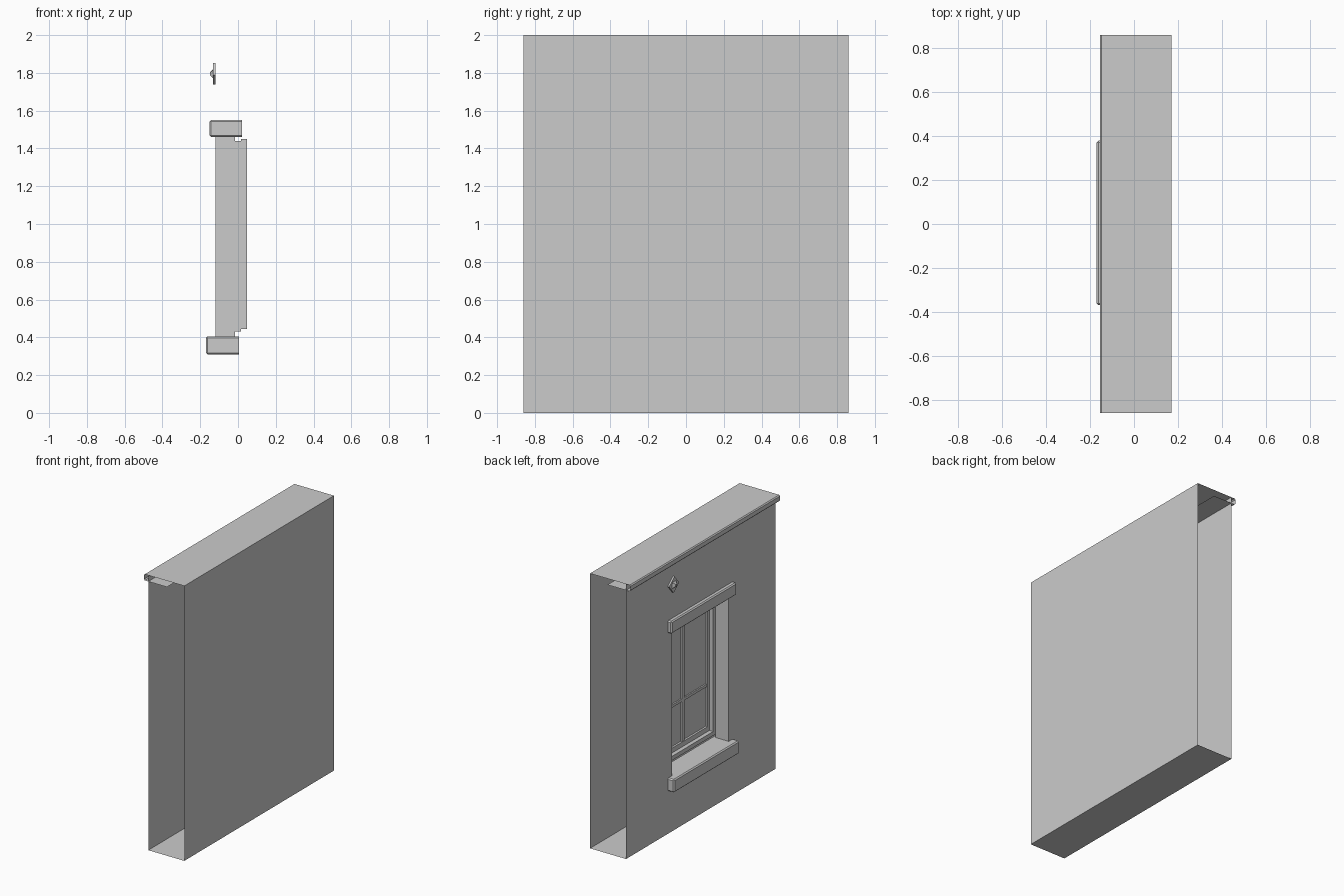
import bpy, bmesh
from math import radians
from mathutils import Matrix

if "Cube" in bpy.data.objects:
    bpy.data.objects.remove(bpy.data.objects["Cube"])

Y = 0.86                      # half length of the wall
XF, XB = -0.12, 0.17          # outer and inner wall planes
Y0, Y1, Z0, Z1 = -0.32, 0.33, 0.405, 1.46   # window opening
YC = (Y0 + Y1) / 2


def finish(name, bm):
    me = bpy.data.meshes.new(name)
    bm.to_mesh(me)
    bm.free()
    ob = bpy.data.objects.new(name, me)
    bpy.context.collection.objects.link(ob)
    return ob


def add_box(bm, x0, x1, y0, y1, z0, z1):
    m = Matrix.Translation(((x0 + x1) / 2, (y0 + y1) / 2, (z0 + z1) / 2))
    m = m @ Matrix.Diagonal((x1 - x0, y1 - y0, z1 - z0, 1))
    return bmesh.ops.create_cube(bm, size=1, matrix=m)['verts']


def sheet(name, profile):
    """Open strip: an (x, z) profile swept along the wall length."""
    bm = bmesh.new()
    a, b = ([bm.verts.new((x, y, z)) for x, z in profile] for y in (-Y, Y))
    for i in range(len(profile) - 1):
        bm.faces.new((a[i], a[i + 1], b[i + 1], b[i]))
    return finish(name, bm)


def quad(bm, *pts):
    bm.faces.new([bm.verts.new(p) for p in pts])


def trim(name, x0, x1, z0, z1):
    """Stone block with chamfered outer edges."""
    bm = bmesh.new()
    add_box(bm, x0, x1, -0.37, 0.38, z0, z1)
    edges = [e for e in bm.edges if any(v.co.x < x0 + 0.001 for v in e.verts)]
    bmesh.ops.bevel(bm, geom=edges, offset=0.008, segments=1, affect='EDGES')
    return finish(name, bm)


def ring(name, x0, x1, y0, y1, z0, z1, w):
    """Rectangular frame made of four bars."""
    bm = bmesh.new()
    for a, b in ((y0, y0 + w), (y1 - w, y1)):
        add_box(bm, x0, x1, a, b, z0, z1)
    for a, b in ((z0, z0 + w), (z1 - w, z1)):
        add_box(bm, x0, x1, y0 + w, y1 - w, a, b)
    return finish(name, bm)


# Floor, back and top of the wall, then the overhanging cornice (open ends)
sheet("wall_shell", [(XF, 0), (XB, 0), (XB, 2), (-0.148, 2)])
sheet("cornice", [(-0.148, 2), (-0.155, 1.993), (-0.155, 1.963),
                  (-0.148, 1.955), (0.03, 1.955)])

# Outer wall face around the opening, plus the side reveals
bm = bmesh.new()
for a, b, c, d in ((-Y, Y0, 0, 2), (Y1, Y, 0, 2), (Y0, Y1, 0, Z0), (Y0, Y1, Z1, 2)):
    quad(bm, (XF, a, c), (XF, a, d), (XF, b, d), (XF, b, c))
quad(bm, (XF, Y0, Z0), (-0.015, Y0, Z0), (-0.015, Y0, Z1), (XF, Y0, Z1))
quad(bm, (XF, Y1, Z0), (XF, Y1, Z1), (-0.015, Y1, Z1), (-0.015, Y1, Z0))
finish("outer_wall", bm)

# Lintel and sill
trim("lintel", -0.15, 0.02, 1.46, 1.55)
trim("sill", -0.17, 0.005, 0.31, 0.405)

# Stepped window frame
ring("window_frame", -0.015, 0.015, Y0, Y1, 0.43, 1.44, 0.03)
ring("window_sash", 0.015, 0.048, Y0, Y1, 0.445, 1.45, 0.05)

# Glazing bars and pane
bm = bmesh.new()
add_box(bm, 0.018, 0.03, YC - 0.013, YC + 0.013, 0.495, 1.4)
add_box(bm, 0.02, 0.03, Y0 + 0.05, Y1 - 0.05, 0.785, 0.805)
finish("glazing_bars", bm)
bm = bmesh.new()
quad(bm, (0.03, Y0 + 0.05, 0.495), (0.03, Y0 + 0.05, 1.4),
     (0.03, Y1 - 0.05, 1.4), (0.03, Y1 - 0.05, 0.495))
finish("window_pane", bm)

# Diamond wall-tie plate with a raised pyramid boss
bm = bmesh.new()
add_box(bm, -0.012, 0, -0.041, 0.041, -0.041, 0.041)
boss = Matrix.Translation((-0.0205, 0, 0)) @ Matrix.Rotation(radians(-90), 4, 'Y')
bmesh.ops.create_cone(bm, cap_ends=True, segments=4, radius1=0.032, radius2=0.01,
                      depth=0.017, matrix=boss)
plate = finish("wall_tie_plate", bm)
plate.location = (XF, 0.325, 1.795)
plate.rotation_euler = (radians(50), 0, 0)
